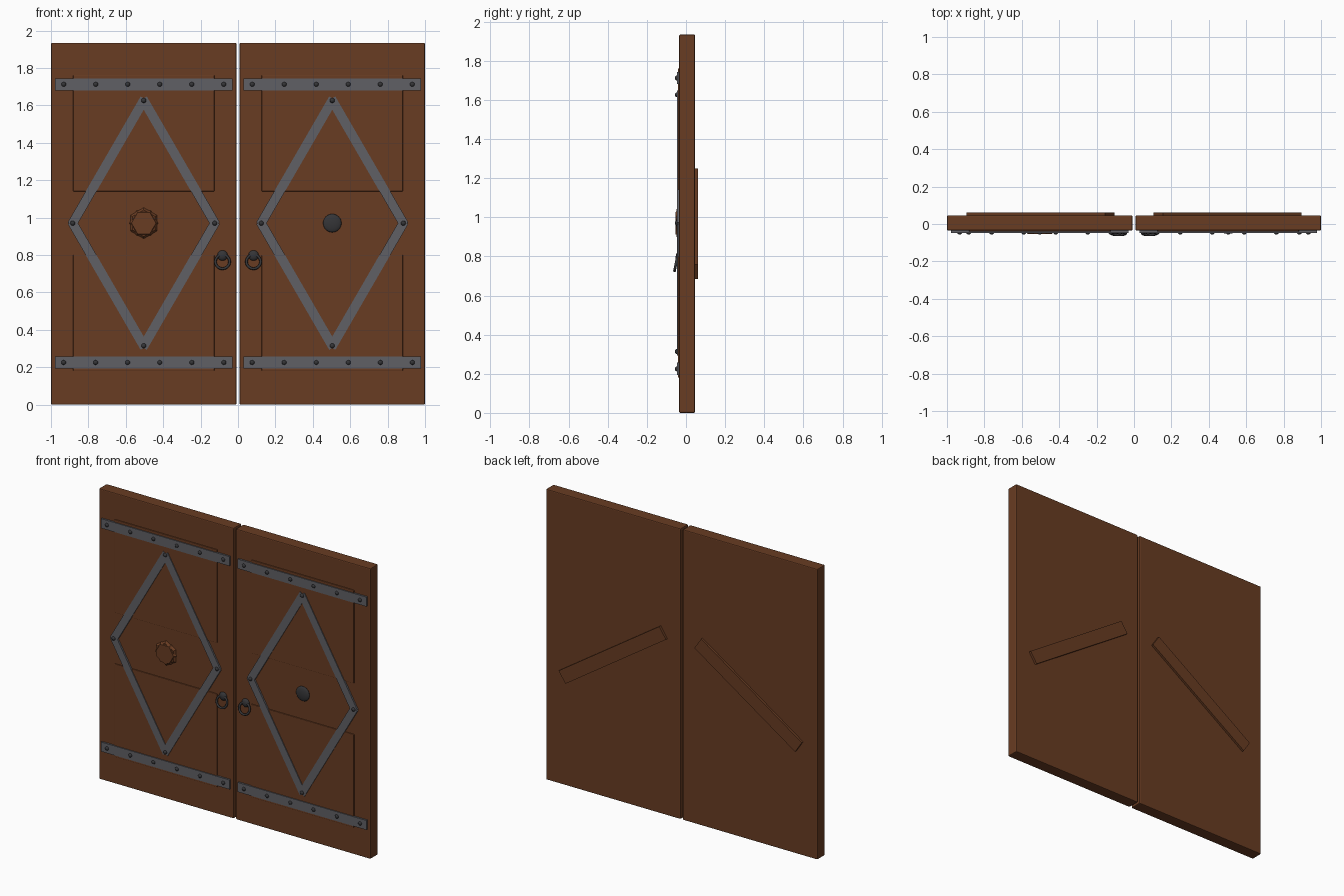
import bpy
from math import pi, radians, atan2, hypot
from mathutils import Vector

cube = bpy.data.objects.get("Cube")
if cube:
    bpy.data.objects.remove(cube, do_unlink=True)

FRONT, BACK = -0.035, 0.046      # door slab faces
DOOR_X, MID_Z = 0.504, 0.97      # door centre


def material(name, rgb):
    mat = bpy.data.materials.new(name)
    mat.use_nodes = True
    color = (*rgb, 1.0)
    mat.diffuse_color = color
    bsdf = mat.node_tree.nodes["Principled BSDF"]
    bsdf.inputs["Base Color"].default_value = color
    bsdf.inputs["Roughness"].default_value = 0.8
    return mat


WOOD = material("brown_wood", (0.14, 0.045, 0.016))
STEEL = material("grey_strap_metal", (0.115, 0.115, 0.13))
IRON = material("dark_iron", (0.035, 0.035, 0.038))


def finish(name, mat, smooth=False):
    obj = bpy.context.object
    obj.name = name
    obj.data.materials.append(mat)
    if smooth:
        bpy.ops.object.shade_smooth_by_angle(angle=radians(40))
    return obj


def box(name, mat, x, z, y0, y1, width, height, angle=0, bevel=0):
    """Board lying in the door plane between depths y0 and y1."""
    bpy.ops.mesh.primitive_cube_add(size=1, location=(x, (y0 + y1) / 2, z))
    bpy.context.object.scale = (width, y1 - y0, height)
    bpy.ops.object.transform_apply(location=False, rotation=False)
    obj = finish(name, mat)
    obj.rotation_euler.y = -angle
    if bevel:
        mod = obj.modifiers.new("edge", "BEVEL")
        mod.width, mod.segments = bevel, 2
    return obj


def dome(name, mat, x, z, radius, y, depth, segments=16, rings=8):
    bpy.ops.mesh.primitive_uv_sphere_add(segments=segments, ring_count=rings, location=(x, y, z),
                                         rotation=(pi / 2, 0, 0))
    bpy.context.object.scale = (radius, radius, depth)
    return finish(name, mat, True)


def rivet(name, x, z):
    dome(name, IRON, x, z, 0.013, -0.046, 0.011, 12, 6)


def bar(name, start, end, width=0.05, overlap=0.01):
    """Flat strap between two points in the door plane."""
    d = end - start
    c = (start + end) / 2
    box(name, STEEL, c.x, c.y, FRONT, -0.046, hypot(*d) + 2 * overlap, width, atan2(d.y, d.x))


for side, s in (("left", 1), ("right", -1)):
    cx = s * DOOR_X

    # Slab and raised panels
    box(f"{side}_door", WOOD, cx, 0.967, FRONT, BACK, 0.992, 1.934, bevel=0.006)
    for level, z in (("upper", 1.45), ("lower", 0.49)):
        box(f"{side}_{level}_panel", WOOD, cx, z, -0.041, FRONT + 0.005, 0.755, 0.62, bevel=0.003)

    # Horizontal straps with rivets
    for level, z in (("upper", 1.712), ("lower", 0.225)):
        box(f"{side}_{level}_strap", STEEL, cx, z, FRONT, -0.047, 0.948, 0.063)
        for i in range(6):
            rivet(f"{side}_{level}_rivet_{i + 1}", cx + (i - 2.5) * 0.1712, z)

    # Diamond of flat bars, riveted at the corners
    corners = [Vector((cx + dx, MID_Z + dz))
               for dx, dz in ((0, 0.656), (0.38, 0), (0, -0.656), (-0.38, 0))]
    for i, corner in enumerate(corners):
        bar(f"{side}_diamond_bar_{i + 1}", corner, corners[(i + 1) % 4])
        rivet(f"{side}_diamond_rivet_{i + 1}", corner.x, corner.y)

    # Ring handle hanging from a boss
    hx = s * 0.083
    dome(f"{side}_handle_boss", IRON, hx, 0.797, 0.028, -0.037, 0.016)
    bpy.ops.mesh.primitive_torus_add(location=(hx, -0.051, 0.764), rotation=(pi / 2 - 0.2, 0, 0),
                                     major_radius=0.038, minor_radius=0.007,
                                     major_segments=32, minor_segments=10)
    finish(f"{side}_handle_ring", IRON, True)

    # Diagonal brace on the back
    box(f"{side}_back_brace", WOOD, s * 0.5, 0.967, BACK - 0.005, 0.061, 0.89, 0.089,
        -s * radians(33.6))

# Round iron boss on one door
dome("left_centre_boss", IRON, DOOR_X, MID_Z, 0.049, -0.037, 0.014, 32, 12)

# Carved wooden rosette on the other: two crossed tapering hexagons
for name, turn, radius, depth in (("rosette_base", pi / 6, 0.083, 0.013),
                                  ("rosette_top", 0, 0.077, 0.018)):
    bpy.ops.mesh.primitive_cone_add(vertices=6, radius1=radius, radius2=radius * 0.85, depth=depth,
                                    location=(-DOOR_X, FRONT - depth / 2, MID_Z),
                                    rotation=(pi / 2, turn + pi / 6, 0))
    finish(name, WOOD)
